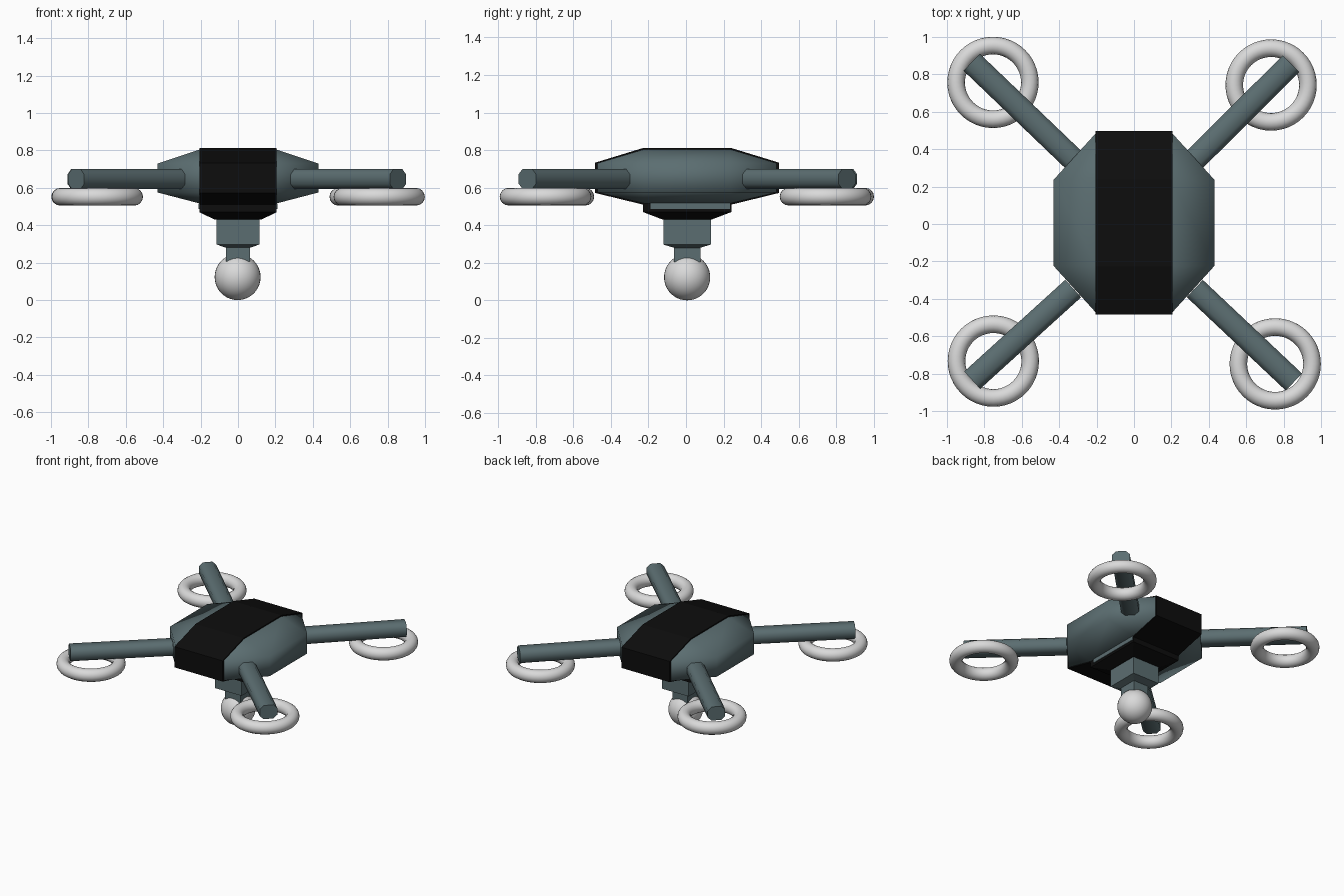
import bpy, bmesh, math
from mathutils import Vector, Matrix

if "Cube" in bpy.data.objects:
    bpy.data.objects.remove(bpy.data.objects["Cube"])

CY = 0.006  # small offset of the hull along y


def material(name, col):
    m = bpy.data.materials.new(name)
    m.diffuse_color = (*col, 1)
    m.use_nodes = True
    m.node_tree.nodes["Principled BSDF"].inputs["Base Color"].default_value = m.diffuse_color
    return m


TEAL = material("slate teal", (0.105, 0.155, 0.165))
BLACK = material("black", (0.004, 0.004, 0.004))
WHITE = material("light grey", (0.70, 0.70, 0.70))


def add_object(name, bm, mat, smooth=None):
    bmesh.ops.recalc_face_normals(bm, faces=bm.faces)
    me = bpy.data.meshes.new(name)
    bm.to_mesh(me)
    bm.free()
    ob = bpy.data.objects.new(name, me)
    bpy.context.collection.objects.link(ob)
    me.materials.append(mat)
    if smooth is not None:
        bpy.ops.object.select_all(action='DESELECT')
        ob.select_set(True)
        bpy.context.view_layer.objects.active = ob
        bpy.ops.object.shade_smooth_by_angle(angle=math.radians(smooth))
    return ob


def rings_mesh(rings):
    """Bridge equal-length loops of points and cap both ends."""
    bm = bmesh.new()
    loops = [[bm.verts.new(p) for p in r] for r in rings]
    n = len(loops[0])
    for a, b in zip(loops, loops[1:]):
        for i in range(n):
            j = (i + 1) % n
            bm.faces.new((a[i], a[j], b[j], b[i]))
    bm.faces.new(loops[0])
    bm.faces.new(loops[-1])
    return bm


def rect(hx, hy, z, y=CY):
    return [(-hx, y - hy, z), (hx, y - hy, z), (hx, y + hy, z), (-hx, y + hy, z)]


def octagon(ax, bx, ay, by, z):
    pts = [(-ax, -by), (ax, -by), (bx, -ay), (bx, ay),
           (ax, by), (-ax, by), (-bx, ay), (-bx, -ay)]
    return [(x, y + CY, z) for x, y in pts]


# Hull: bevelled octagonal body, corners collapse to a rectangle at top and bottom
A, B, C, D = 0.20, 0.43, 0.23, 0.484
bm = rings_mesh([octagon(A, A, C, C, 0.515), octagon(A, B, C, D, 0.575),
                 octagon(A, B, C, D, 0.73), octagon(A, A, C, C, 0.806)])
bmesh.ops.remove_doubles(bm, verts=bm.verts, dist=0.001)
add_object("hull", bm, TEAL, 100)

# Black band wrapped lengthwise around the hull
prof = [(-0.232, 0.509), (-0.49, 0.572), (-0.49, 0.733), (-0.232, 0.812),
        (0.232, 0.812), (0.49, 0.733), (0.49, 0.572), (0.232, 0.509)]
add_object("hull_band", rings_mesh([[(x, y + CY, z) for y, z in prof]
                                    for x in (-0.207, 0.207)]), BLACK)

# Belly block with chamfered underside and teal side strips
add_object("belly", rings_mesh([rect(0.125, 0.13, 0.43), rect(0.207, 0.235, 0.47),
                                rect(0.207, 0.235, 0.52)]), BLACK)
add_object("belly_strip", rings_mesh([rect(0.212, 0.212, 0.487, 0.022),
                                      rect(0.212, 0.212, 0.517, 0.022)]), TEAL)

# Camera mount: square block stepping down to a narrow neck
add_object("camera_mount", rings_mesh([
    rect(0.065, 0.07, 0.205), rect(0.065, 0.07, 0.28),
    rect(0.115, 0.126, 0.297), rect(0.115, 0.126, 0.44)]), TEAL)

# Camera ball
bm = bmesh.new()
bmesh.ops.create_uvsphere(bm, u_segments=32, v_segments=20, radius=0.123,
                          matrix=Matrix.Translation((-0.002, CY, 0.123)))
add_object("camera_ball", bm, WHITE, 60)


# Rotor ring: torus from a circular section
def torus(name, cx, cy, cz, R, r, nu=48, nv=16):
    bm = bmesh.new()
    grid = []
    for i in range(nu):
        u = 2 * math.pi * i / nu
        row = []
        for k in range(nv):
            v = 2 * math.pi * k / nv
            d = R + r * math.cos(v)
            row.append(bm.verts.new((cx + d * math.cos(u), cy + d * math.sin(u),
                                     cz + r * math.sin(v))))
        grid.append(row)
    for i in range(nu):
        a, b = grid[i], grid[(i + 1) % nu]
        for k in range(nv):
            m = (k + 1) % nv
            bm.faces.new((a[k], b[k], b[m], a[m]))
    add_object(name, bm, WHITE, 60)


# Arm: chamfered bar between two points
def arm(name, p, q):
    p, q = Vector((*p, 0)), Vector((*q, 0))
    side = (q - p).normalized().cross(Vector((0, 0, 1)))
    sec = [(-0.063, 0.62), (-0.035, 0.594), (0.035, 0.594), (0.063, 0.62),
           (0.063, 0.672), (0.035, 0.70), (-0.035, 0.70), (-0.063, 0.672)]
    add_object(name, rings_mesh([[c + side * s + Vector((0, 0, z)) for s, z in sec]
                                 for c in (p, q)]), TEAL, 50)


# name: arm tip, ring centre
corners = {
    "back_right": ((0.84, 0.857), (0.733, 0.743)),
    "back_left": ((-0.868, 0.865), (-0.754, 0.757)),
    "front_left": ((-0.865, -0.835), (-0.752, -0.733)),
    "front_right": ((0.855, -0.845), (0.755, -0.748)),
}
for n, (tip, c) in corners.items():
    sx, sy = math.copysign(1, tip[0]), math.copysign(1, tip[1])
    arm(n + "_arm", (0.325 * sx, 0.345 * sy), tip)
    torus(n + "_rotor_ring", c[0], c[1], 0.552, 0.197, 0.047)
